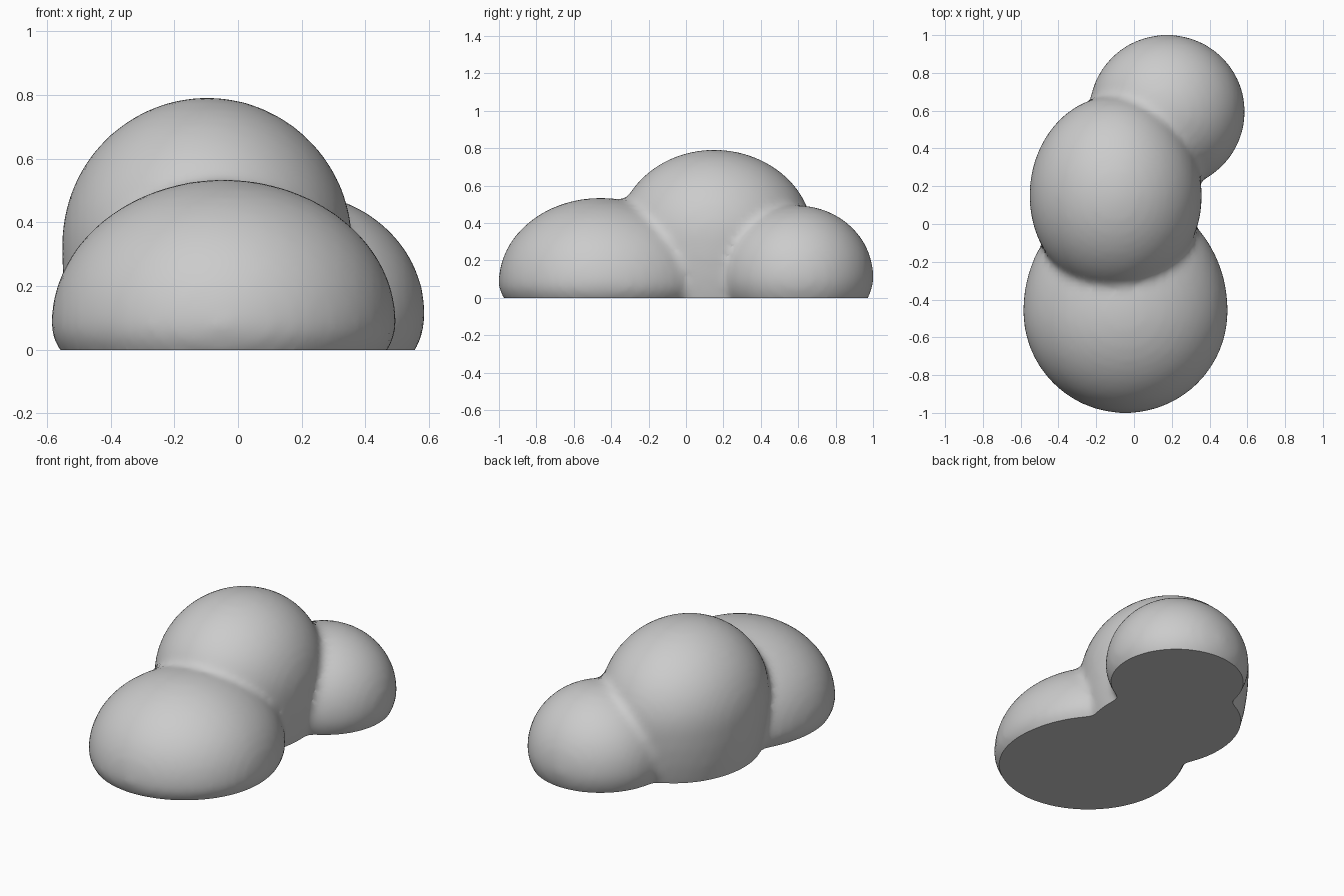
import bpy, bmesh

if "Cube" in bpy.data.objects:
    bpy.data.objects.remove(bpy.data.objects["Cube"])

grey = bpy.data.materials.new("plain_grey")
grey.diffuse_color = (0.6, 0.6, 0.6, 1)
grey.use_nodes = True
grey.node_tree.nodes["Principled BSDF"].inputs["Base Color"].default_value = grey.diffuse_color


def add_lobe(bm, centre, rx, y_radii, z_radii):
    """Ellipsoid with separate radii for its front/back and lower/upper halves."""
    verts = bmesh.ops.create_icosphere(bm, subdivisions=4, radius=1)["verts"]
    for v in verts:
        x, y, z = v.co
        v.co = (centre[0] + x * rx,
                centre[1] + y * y_radii[y > 0],
                centre[2] + z * z_radii[z > 0])


bm = bmesh.new()
# front, middle and back puffs
add_lobe(bm, (-0.045, -0.46, 0.08), 0.543, (0.543, 0.62), (0.26, 0.455))
add_lobe(bm, (-0.097, 0.15, 0.33), 0.457, (0.52, 0.53), (0.80, 0.463))
add_lobe(bm, (0.175, 0.595, 0.11), 0.413, (0.41, 0.408), (0.30, 0.385))
mesh = bpy.data.meshes.new("cloud_body")
bm.to_mesh(mesh)
bm.free()
cloud = bpy.data.objects.new("cloud_body", mesh)
bpy.context.collection.objects.link(cloud)

# fuse the puffs into one skin and soften the creases
remesh = cloud.modifiers.new("fuse", 'REMESH')
remesh.mode = 'VOXEL'
remesh.voxel_size = 0.025
soften = cloud.modifiers.new("soften", 'SMOOTH')
soften.factor = 0.5
soften.iterations = 6
fused = bpy.data.meshes.new_from_object(
    cloud.evaluated_get(bpy.context.evaluated_depsgraph_get()))
cloud.modifiers.clear()

# slice off everything under the ground and cap the flat base
bm = bmesh.new()
bm.from_mesh(fused)
cut = bmesh.ops.bisect_plane(bm, geom=bm.verts[:] + bm.edges[:] + bm.faces[:],
                             plane_co=(0, 0, 0), plane_no=(0, 0, 1), clear_inner=True)
rim = [e for e in bm.edges if e.is_boundary]
bmesh.ops.holes_fill(bm, edges=rim, sides=0)
bmesh.ops.triangulate(bm, faces=[f for f in bm.faces if len(f.verts) > 4])
bmesh.ops.recalc_face_normals(bm, faces=bm.faces[:])
bm.to_mesh(fused)
bm.free()
cloud.data = fused
fused.materials.clear()
fused.materials.append(grey)

bpy.context.view_layer.objects.active = cloud
cloud.select_set(True)
bpy.ops.object.shade_smooth_by_angle(angle=0.7)
